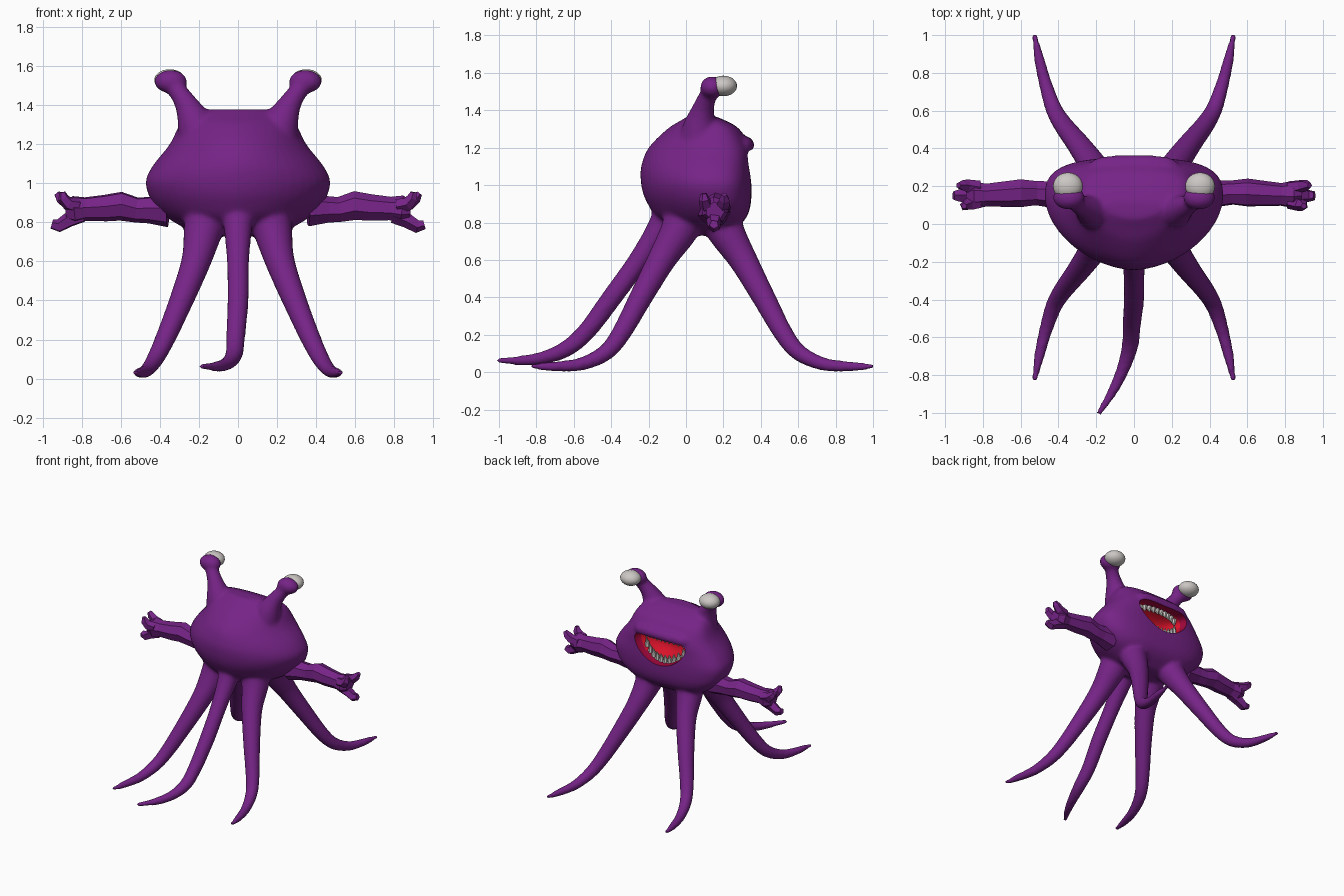
import bpy, bmesh, math
from mathutils import Vector, Matrix

if "Cube" in bpy.data.objects:
    bpy.data.objects.remove(bpy.data.objects["Cube"])


def material(name, rgb):
    m = bpy.data.materials.new(name)
    m.diffuse_color = (*rgb, 1)
    m.use_nodes = True
    m.node_tree.nodes["Principled BSDF"].inputs["Base Color"].default_value = m.diffuse_color
    return m


PURPLE = material("purple skin", (0.18, 0.017, 0.24))
RED = material("mouth red", (0.68, 0.006, 0.022))
CRIMSON = material("lip crimson", (0.36, 0.002, 0.045))
WHITE = material("tooth and eye white", (0.60, 0.57, 0.55))


def finish(name, bm, mats, smooth=True):
    bmesh.ops.recalc_face_normals(bm, faces=bm.faces[:])
    me = bpy.data.meshes.new(name)
    bm.to_mesh(me)
    bm.free()
    for m in mats:
        me.materials.append(m)
    for p in me.polygons:
        p.use_smooth = smooth
    ob = bpy.data.objects.new(name, me)
    bpy.context.collection.objects.link(ob)
    return ob


def loft(bm, rings):
    rows = [[bm.verts.new(p) for p in r] for r in rings]
    n = len(rows[0])
    for a, b in zip(rows, rows[1:]):
        for i in range(n):
            bm.faces.new((a[i], a[(i + 1) % n], b[(i + 1) % n], b[i]))
    bm.faces.new(rows[0][::-1])
    bm.faces.new(rows[-1])


def catmull(pts, steps):
    pts = [Vector(p) for p in pts]
    ext = [2 * pts[0] - pts[1]] + pts + [2 * pts[-1] - pts[-2]]
    out = []
    for a, b, c, d in zip(ext, ext[1:], ext[2:], ext[3:]):
        for k in range(steps):
            t = k / steps
            out.append(0.5 * (2 * b + (c - a) * t + (2 * a - 5 * b + 4 * c - d) * t * t
                              + (3 * b - a - 3 * c + d) * t ** 3))
    return out + [pts[-1]]


def tube(bm, path, sides=16, steps=6, s=1, mirror_y=None):
    """Tapered tube through (x, y, z, radius) points, optionally mirrored."""
    pts = []
    for x, y, z, r in path:
        pts.append((s * x, y if mirror_y is None else 2 * mirror_y - y, z, r))
    pts = catmull(pts, steps) if steps > 1 else [Vector(p) for p in pts]
    pos = [p.to_3d() if len(p) == 3 else Vector(p[:3]) for p in pts]
    rings, u, old = [], None, None
    for i, p in enumerate(pos):
        t = (pos[min(i + 1, len(pos) - 1)] - pos[max(i - 1, 0)]).normalized()
        if u is None:
            u = t.orthogonal().normalized()
        else:
            u = old.rotation_difference(t) @ u
        old, v = t, t.cross(u)
        rings.append([p + pts[i][3] * (u * math.cos(a) + v * math.sin(a))
                      for a in (math.tau * k / sides for k in range(sides))])
    loft(bm, rings)


def ball(bm, c, r, seg=32):
    bmesh.ops.create_uvsphere(bm, u_segments=seg, v_segments=seg // 2, radius=1,
                              matrix=Matrix.Translation(c) @ Matrix.Diagonal((*r, 1)))


# Torso: stacked rings (z, half width, back y, front y), blunt on the mouth side
bm = bmesh.new()
rings = []
profile = [(0.73, .18, .0, .20), (.78, .29, -.09, .28), (.83, .37, -.16, .325), (.89, .43, -.2, .345),
           (.95, .462, -.228, .35), (1.02, .472, -.242, .35), (1.10, .43, -.24, .345),
           (1.2, .35, -.2, .34), (1.3, .30, -.1, .285), (1.35, .25, -.02, .2), (1.38, .15, .03, .12)]
for z, hw, y0, y1 in catmull(profile, 4):
    ym = y0 + 0.65 * (y1 - y0)
    ring = []
    for k in range(48):
        a = math.tau * k / 48
        c, sn = math.cos(a), math.sin(a)
        e = 2 / (2.9 if sn > 0 else 1.8)
        ring.append((hw * math.copysign(abs(c) ** e, c),
                     ym + (y1 - ym if sn > 0 else ym - y0) * math.copysign(abs(sn) ** e, sn), z))
    rings.append(ring)
loft(bm, rings)

# Four paired legs and one middle leg
leg = [(.15, .16, .88, .12), (.18, .215, .75, .10), (.215, .305, .6, .077), (.29, .415, .4, .063),
       (.375, .525, .2, .052), (.425, .61, .1, .045), (.468, .74, .042, .036),
       (.503, .88, .03, .028), (.528, 1.01, .032, .014)]
for s in (-1, 1):
    tube(bm, leg, s=s)
    tube(bm, leg, s=s, mirror_y=.087)
tube(bm, [(0, -.07, .9, .1), (0, -.13, .78, .075), (0, -.25, .6, .058), (0, -.395, .4, .055),
          (-.012, -.53, .22, .05), (-.02, -.64, .125, .045), (-.055, -.76, .078, .036),
          (-.11, -.88, .062, .028), (-.19, -1.01, .062, .015)])

# Eye stalks with cups, and the raised upper lip
for s in (-1, 1):
    tube(bm, [(.19, .07, 1.22, .12), (.225, .075, 1.32, .09), (.262, .09, 1.4, .062),
              (.30, .11, 1.46, .05), (.335, .135, 1.51, .05)], s=s)
    ball(bm, (s * .345, .14, 1.522), (.085, .065, .06))
tube(bm, [(-.23, .28, 1.19, .03), (-.17, .31, 1.21, .045), (0, .32, 1.215, .045),
          (.17, .31, 1.21, .045), (.23, .28, 1.19, .03)])
body = finish("body", bm, (PURPLE, RED, CRIMSON))

# Smiling mouth cutter: crimson rim, bright red inside
MC, MR = Vector((0, .34, 1.085)), Vector((.225, .17, .105))
BEND = 1.2
bm = bmesh.new()
ball(bm, MC, MR, 48)
for v in bm.verts:
    v.co.z += BEND * v.co.x ** 2
for f in bm.faces:
    f.material_index = 2 if f.calc_center_median().y > .285 else 1
cutter = finish("mouth_cutter", bm, (PURPLE, RED, CRIMSON))
cutter.hide_render = True

# Blend everything into one smooth skin, then carve the mouth
mod = body.modifiers.new("blend", 'REMESH')
mod.mode, mod.voxel_size, mod.use_smooth_shade = 'VOXEL', .0125, True
mod = body.modifiers.new("soften", 'SMOOTH')
mod.factor, mod.iterations = .5, 10
mod = body.modifiers.new("mouth", 'BOOLEAN')
mod.operation, mod.solver, mod.object = 'DIFFERENCE', 'EXACT', cutter
bpy.context.view_layer.objects.active = body
body.select_set(True)
for name in ("blend", "soften", "mouth"):
    bpy.ops.object.modifier_apply(modifier=name)
bpy.ops.object.shade_smooth_by_angle(angle=math.radians(45))
bpy.data.objects.remove(cutter)

# Teeth: an upper and a lower row of cones
bm = bmesh.new()
for side in (-1, 1):
    for k in range(10):
        x = -.162 + .036 * k
        y = .285 - 1.0 * x * x
        h = MR.z * math.sqrt(max(.05, 1 - (x / MR.x) ** 2 - ((y - MC.y) / MR.y) ** 2))
        z = MC.z + BEND * x * x + side * (h + .008)
        size = .065 if side < 0 else .05
        tube(bm, [(x, y, z, .021), (x, y, z - side * size * .5, .016),
                  (x, y + .008, z - side * size, .004)], sides=7, steps=1)
finish("teeth", bm, (WHITE,), smooth=False)

for s, tag in ((-1, "left"), (1, "right")):
    # Eyeball, sitting in the cup and looking the way the mouth faces
    bm = bmesh.new()
    ball(bm, (s * .35, .2, 1.53), (.079, .073, .055), 24)
    finish(tag + "_eye", bm, (WHITE,))

    # Faceted arm and three-fingered hand
    bm = bmesh.new()
    tube(bm, [(.36, .15, .865, .09), (.46, .16, .865, .07), (.52, .165, .865, .066),
              (.60, .165, .885, .076), (.68, .16, .875, .07), (.78, .155, .87, .062),
              (.84, .155, .865, .074), (.885, .155, .86, .05)], sides=7, steps=1, s=s)
    tube(bm, [(.82, .19, .885, .04), (.88, .20, .90, .036), (.91, .205, .925, .03),
              (.93, .205, .95, .016)], sides=5, steps=1, s=s)
    tube(bm, [(.82, .12, .885, .04), (.87, .105, .895, .036), (.895, .098, .925, .03),
              (.90, .095, .955, .016)], sides=5, steps=1, s=s)
    tube(bm, [(.80, .15, .84, .045), (.87, .15, .81, .04), (.92, .15, .78, .035),
              (.955, .15, .79, .025)], sides=5, steps=1, s=s)
    finish(tag + "_arm", bm, (PURPLE,), smooth=False)
